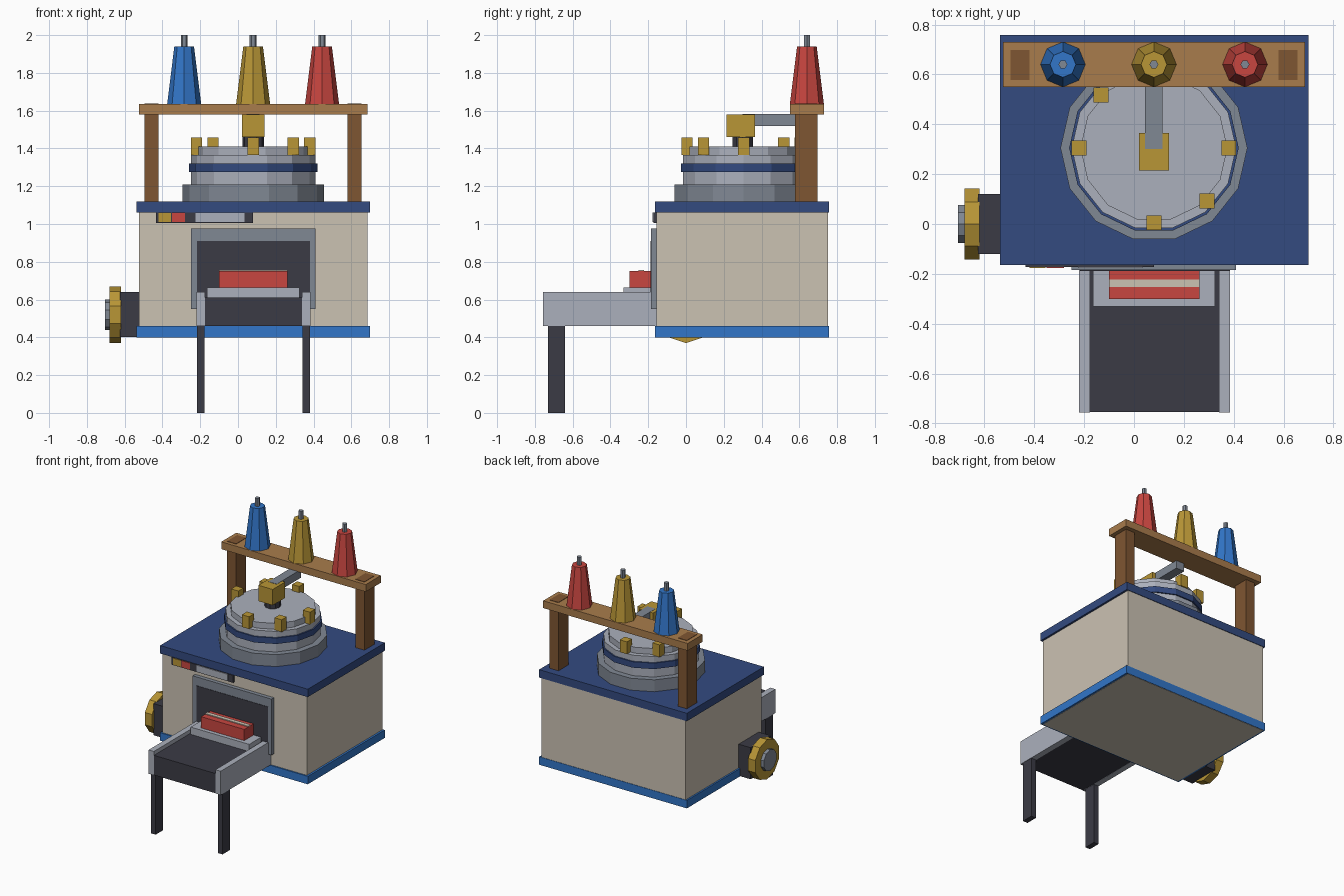
import bpy
from math import radians, cos, sin, pi
from mathutils import Matrix

default = bpy.data.objects.get("Cube")
if default:
    bpy.data.objects.remove(default, do_unlink=True)


def material(name, r, g, b):
    mat = bpy.data.materials.new(name)
    mat.use_nodes = True
    mat.diffuse_color = (r, g, b, 1)
    mat.node_tree.nodes["Principled BSDF"].inputs["Base Color"].default_value = (r, g, b, 1)
    return mat


CREAM = material("cream", .60, .54, .45)
NAVY = material("navy", .033, .069, .216)
BLUE = material("blue", .032, .18, .58)
RED = material("red", .58, .061, .051)
BRASS = material("brass", .485, .305, .037)
WOOD = material("light wood", .397, .202, .072)
DARK_WOOD = material("dark wood", .212, .093, .032)
STEEL = material("light steel", .407, .434, .503)
DARK_STEEL = material("dark steel", .216, .246, .296)
CHARCOAL = material("charcoal", .044, .044, .06)


def add_object(name, verts, faces, mat):
    mesh = bpy.data.meshes.new(name)
    mesh.from_pydata(verts, [], faces)
    mesh.materials.append(mat)
    obj = bpy.data.objects.new(name, mesh)
    bpy.context.collection.objects.link(obj)
    return obj


def box(name, mat, xs, ys, zs):
    """Box from its extent along each axis."""
    verts = [(x, y, z) for x in xs for y in ys for z in zs]
    faces = [(0, 1, 3, 2), (4, 6, 7, 5), (0, 4, 5, 1),
             (2, 3, 7, 6), (0, 2, 6, 4), (1, 5, 7, 3)]
    return add_object(name, verts, faces, mat)


def prism(name, mat, sides, centre, low, high, r1, r2=None):
    """Upright faceted cylinder or cone with a corner on +x."""
    verts = []
    for z, r in ((low, r1), (high, r1 if r2 is None else r2)):
        for i in range(sides):
            a = 2 * pi * i / sides
            verts.append((centre[0] + r * cos(a), centre[1] + r * sin(a), z))
    faces = [(i, (i + 1) % sides, (i + 1) % sides + sides, i + sides)
             for i in range(sides)]
    faces += [tuple(reversed(range(sides))), tuple(range(sides, 2 * sides))]
    return add_object(name, verts, faces, mat)


# Cabinet
box("cabinet_body", CREAM, (-.525, .685), (-.155, .753), (.398, 1.07))
box("base_trim", BLUE, (-.537, .70), (-.165, .756), (.40, .46))
box("top_plate", NAVY, (-.537, .70), (-.165, .757), (1.06, 1.12))

# Oven-like opening on the front
box("opening_frame", DARK_STEEL, (-.25, .41), (-.185, -.15), (.55, .975))
box("opening_panel", CHARCOAL, (-.217, .382), (-.188, -.18), (.55, .91))

# Control strip under the top plate
box("control_strip", CHARCOAL, (-.435, .08), (-.172, -.15), (1.005, 1.061))
for name, mat, xs in (("brass_button", BRASS, (-.42, -.355)),
                      ("red_button", RED, (-.35, -.28)),
                      ("display_plate", STEEL, (-.225, .035))):
    box(name, mat, xs, (-.177, -.17), (1.01, 1.06))

# Delivery table with side rails and legs
MID = .082
box("table_bed", CHARCOAL, (MID - .262, MID + .262), (-.754, -.155), (.461, .61))
for side, s in (("right", -1), ("left", 1)):
    box(side + "_rail", STEEL, sorted((MID + s * .258, MID + s * .302)),
        (-.756, -.155), (.46, .64))
    box(side + "_leg", CHARCOAL, sorted((MID + s * .26, MID + s * .30)),
        (-.73, -.64), (0, .461))

# Tray carrying a block with a pale stripe
box("tray", STEEL, (-.165, .325), (-.33, -.18), (.605, .665))
box("red_block", RED, (-.10, .262), (-.30, -.17), (.665, .75))
box("block_stripe", CREAM, (-.10, .262), (-.252, -.222), (.749, .756))

# Side hand wheel on the right wall
box("wheel_mount", CHARCOAL, (-.625, -.52), (-.12, .12), (.401, .64))
turn = Matrix.Translation((-.62, 0, .52)) @ Matrix.Rotation(radians(-90), 4, 'Y')
for name, mat, depth, radius in (("hand_wheel", BRASS, .06, .15),
                                 ("wheel_hub", DARK_STEEL, .085, .08)):
    prism(name, mat, 10, (0, 0), 0, depth, radius).data.transform(turn)

# Round pressure vessel, stacked from faceted rings
VESSEL = (.08, .305)
for name, mat, low, high, radius in (
        ("vessel_flange", DARK_STEEL, 1.12, 1.21, .375),
        ("vessel_wall", STEEL, 1.21, 1.365, .33),
        ("vessel_band", NAVY, 1.275, 1.32, .34),
        ("vessel_lid", STEEL, 1.365, 1.41, .295)):
    prism(name, mat, 14, VESSEL, low, high, radius)

# Lid clamps, spaced on an eighth-turn ring
for angle in (0, 90, 135, 180, 270, 315):
    x = VESSEL[0] + .30 * cos(radians(angle))
    y = VESSEL[1] + .30 * sin(radians(angle))
    box("lid_clamp", BRASS, (x - .03, x + .03), (y - .03, y + .03), (1.364, 1.457))

# Valve and feed arm
prism("valve_neck", CHARCOAL, 10, (.08, .30), 1.41, 1.465, .057)
box("valve_block", BRASS, (.02, .14), (.215, .365), (1.46, 1.58))
box("feed_arm", DARK_STEEL, (.045, .115), (.30, .59), (1.52, 1.582))

# Timber rack
for side, s in (("right", -1), ("left", 1)):
    x = .08 + s * .5375
    box(side + "_post", DARK_WOOD, (x - .0375, x + .0375), (.577, .697), (1.12, 1.638))
box("rack_beam", WOOD, (-.525, .685), (.55, .73), (1.58, 1.635))

# Spools with spindles
for name, mat, x in (("blue_spool", BLUE, -.285), ("brass_spool", BRASS, .08),
                     ("red_spool", RED, .445)):
    prism(name, mat, 8, (x, .64), 1.635, 1.94, .09, .052)
    prism(name + "_spindle", DARK_STEEL, 6, (x, .64), 1.93, 2.0, .018)
